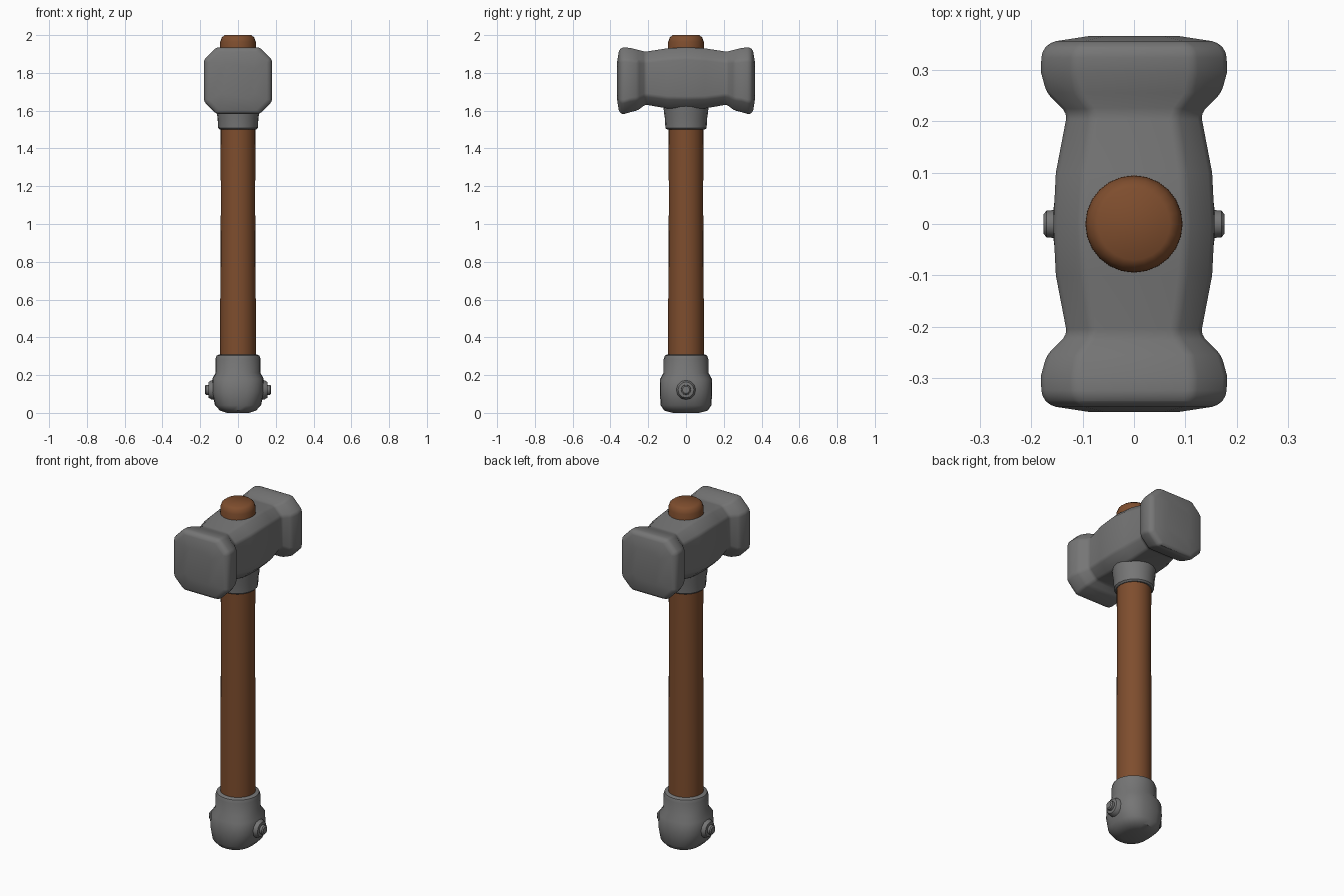
import bpy, bmesh, math
from mathutils import Vector

if "Cube" in bpy.data.objects:
    bpy.data.objects.remove(bpy.data.objects["Cube"])


def material(name, rgb):
    m = bpy.data.materials.new(name)
    m.diffuse_color = (*rgb, 1)
    m.use_nodes = True
    m.node_tree.nodes["Principled BSDF"].inputs["Base Color"].default_value = m.diffuse_color
    return m


STEEL = material("grey steel", (0.18, 0.18, 0.18))
WOOD = material("brown wood", (0.21, 0.075, 0.027))


def loft(name, rings, mat, bevel=0.0, angle=40):
    """Skin a list of equal-length point rings and cap both ends."""
    bm = bmesh.new()
    loops = [[bm.verts.new(p) for p in ring] for ring in rings]
    n = len(loops[0])
    for a, b in zip(loops, loops[1:]):
        for i in range(n):
            j = (i + 1) % n
            bm.faces.new((a[i], a[j], b[j], b[i]))
    bm.faces.new(loops[0][::-1])
    bm.faces.new(loops[-1])
    bmesh.ops.recalc_face_normals(bm, faces=bm.faces)
    me = bpy.data.meshes.new(name)
    bm.to_mesh(me)
    bm.free()
    ob = bpy.data.objects.new(name, me)
    bpy.context.collection.objects.link(ob)
    me.materials.append(mat)
    if bevel:
        mod = ob.modifiers.new("soft edges", "BEVEL")
        mod.width = bevel
        mod.segments = 2
        mod.limit_method = "ANGLE"
        mod.angle_limit = math.radians(20)
    bpy.ops.object.select_all(action="DESELECT")
    ob.select_set(True)
    bpy.context.view_layer.objects.active = ob
    bpy.ops.object.shade_smooth_by_angle(angle=math.radians(angle))
    return ob


def oval(z, rx, ry, n=24, power=2.0):
    """Horizontal ring; a power above 2 makes it squarer."""
    pts = []
    for i in range(n):
        a = 2 * math.pi * i / n
        c, s = math.cos(a), math.sin(a)
        pts.append(Vector((rx * math.copysign(abs(c) ** (2 / power), c),
                           ry * math.copysign(abs(s) ** (2 / power), s), z)))
    return pts


def octagon(y, hx, z0, z1, c):
    """Chamfered rectangle across the head at a given y."""
    return [(hx - c, y, z0), (hx, y, z0 + c), (hx, y, z1 - c), (hx - c, y, z1),
            (c - hx, y, z1), (-hx, y, z1 - c), (-hx, y, z0 + c), (c - hx, y, z0)]


# wooden shaft with rounded top
loft("handle", [oval(z, r, r) for z, r in
                [(0.2, 0.094), (0.6, 0.094), (1.1, 0.091), (1.5, 0.092), (1.9, 0.095),
                 (1.965, 0.094), (1.988, 0.086), (2.0, 0.07)]], WOOD)

# double-faced head: half profile from the middle to the striking face
half = [(0.10, 0.152, 1.612, 1.93, 0.055), (0.215, 0.13, 1.632, 1.912, 0.05),
        (0.255, 0.17, 1.602, 1.922, 0.06), (0.295, 0.181, 1.592, 1.932, 0.065),
        (0.335, 0.18, 1.58, 1.936, 0.065), (0.354, 0.163, 1.592, 1.922, 0.06),
        (0.366, 0.085, 1.665, 1.85, 0.03)]
middle = [(0.0, 0.157, 1.61, 1.936, 0.055)]
profile = [(-r[0], *r[1:]) for r in reversed(half)] + middle + half
loft("hammer_head", [octagon(*r) for r in profile], STEEL, 0.012, 50)

# socket collar under the head
loft("head_collar", [oval(z, r, r + 0.004, 20) for z, r in
                     [(1.5, 0.096), (1.508, 0.105), (1.56, 0.108), (1.585, 0.112),
                      (1.65, 0.118)]], STEEL)

# pommel cap: squarish bulb with a round collar
loft("pommel", [oval(z, rx, ry, 24, p) for z, rx, ry, p in
                [(0.0, 0.06, 0.07, 2.3), (0.012, 0.095, 0.115, 2.4),
                 (0.04, 0.122, 0.134, 2.5), (0.11, 0.138, 0.139, 2.5),
                 (0.18, 0.136, 0.137, 2.4), (0.212, 0.119, 0.119, 2.1),
                 (0.285, 0.12, 0.118, 2.0), (0.303, 0.114, 0.112, 2.0),
                 (0.31, 0.098, 0.098, 2.0)]], STEEL)

# stepped rivet on each side of the pommel
for side, label in ((1, "right"), (-1, "left")):
    rings = []
    for x, r in [(0.11, 0.055), (0.142, 0.05), (0.155, 0.042), (0.157, 0.027),
                 (0.17, 0.026), (0.176, 0.019)]:
        rings.append([(side * x, p.x, p.y + 0.122) for p in oval(0, r, r, 12)])
    loft("pommel_rivet_" + label, rings, STEEL)
